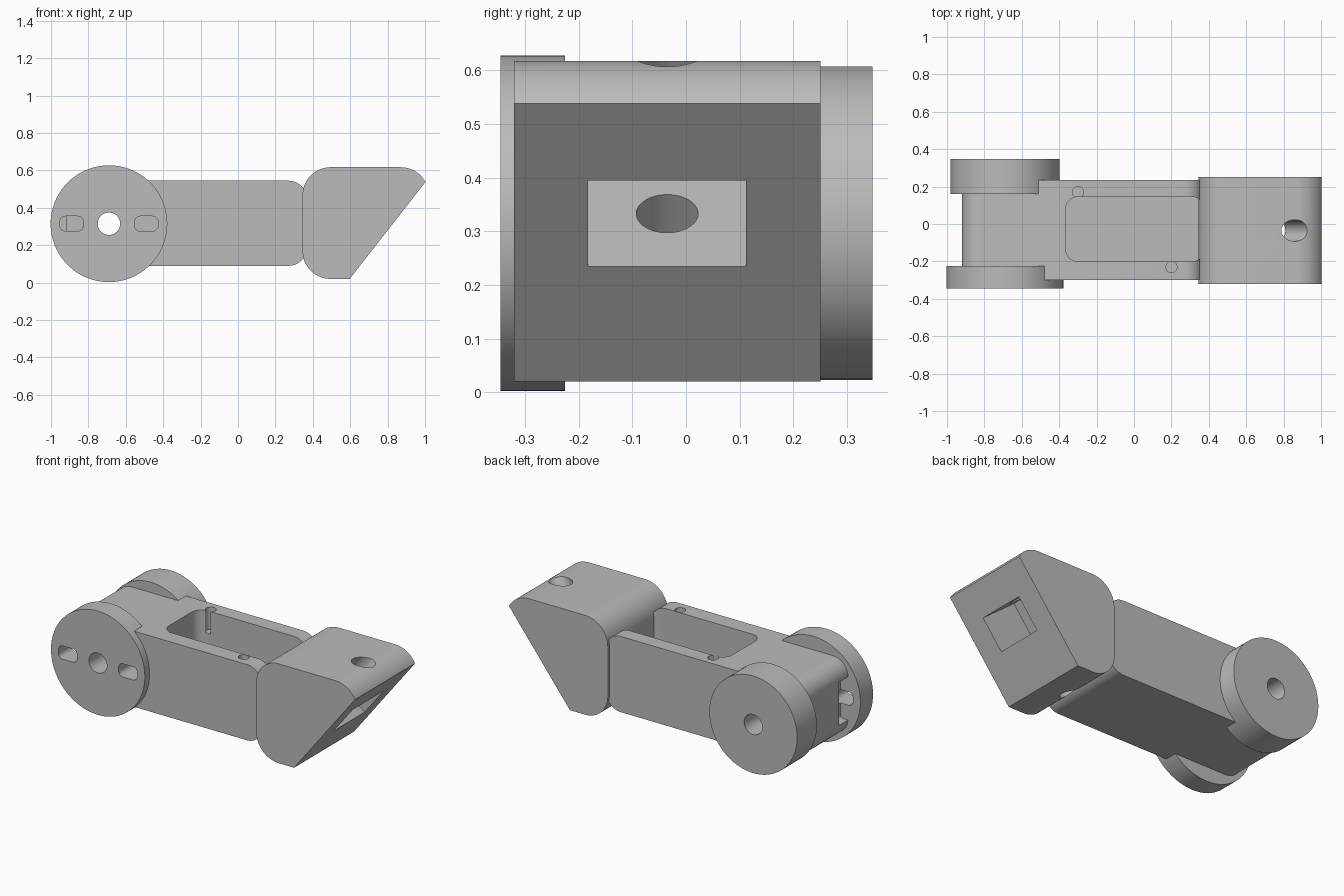
import bpy, bmesh, math
from mathutils import Vector, Matrix

cube = bpy.data.objects.get("Cube")
if cube:
    bpy.data.objects.remove(cube)

grey = bpy.data.materials.new("plain_grey")
grey.use_nodes = True
grey.diffuse_color = (0.5, 0.5, 0.5, 1)
grey.node_tree.nodes["Principled BSDF"].inputs["Base Color"].default_value = (0.5, 0.5, 0.5, 1)


def rounded(x0, x1, y0, y1, r, n=12):
    """Outline of a rectangle with rounded corners."""
    pts = []
    corners = [(x1 - r, y1 - r), (x0 + r, y1 - r), (x0 + r, y0 + r), (x1 - r, y0 + r)]
    for k, (cx, cy) in enumerate(corners):
        for i in range(n + 1):
            a = math.pi / 2 * (k + i / n)
            pts.append((cx + r * math.cos(a), cy + r * math.sin(a)))
    return pts


def circle(cx, cy, r, n=96):
    return [(cx + r * math.cos(math.tau * i / n), cy + r * math.sin(math.tau * i / n))
            for i in range(n)]


def prism(name, pts, a, b, axis="y"):
    """Extrude an outline from a to b along the y or z axis."""
    bm = bmesh.new()
    place = (lambda p: (p[0], a, p[1])) if axis == "y" else (lambda p: (p[0], p[1], a))
    face = bm.faces.new([bm.verts.new(place(p)) for p in pts])
    new = bmesh.ops.extrude_face_region(bm, geom=[face])["geom"]
    shift = Vector((0, b - a, 0)) if axis == "y" else Vector((0, 0, b - a))
    bmesh.ops.translate(bm, vec=shift, verts=[v for v in new if isinstance(v, bmesh.types.BMVert)])
    bmesh.ops.recalc_face_normals(bm, faces=bm.faces)
    mesh = bpy.data.meshes.new(name)
    bm.to_mesh(mesh)
    bm.free()
    mesh.materials.append(grey)
    ob = bpy.data.objects.new(name, mesh)
    bpy.context.collection.objects.link(ob)
    return ob


def activate(ob):
    bpy.ops.object.select_all(action="DESELECT")
    ob.select_set(True)
    bpy.context.view_layer.objects.active = ob


def carve(ob, cutters):
    """Subtract the cutters, then shade smooth with sharp edges kept."""
    activate(ob)
    for c in cutters:
        c.hide_render = True
        mod = ob.modifiers.new("cut", "BOOLEAN")
        mod.operation, mod.solver, mod.object = "DIFFERENCE", "EXACT", c
        bpy.ops.object.modifier_apply(modifier=mod.name)
    bpy.ops.object.shade_smooth_by_angle(angle=math.radians(30))


PX, PZ = -0.69, 0.315          # pivot centre

# Main parts
arm = prism("arm", rounded(-0.92, 0.37, 0.09, 0.545, 0.1), -0.30, 0.235)
front_disc = prism("front_disc", circle(PX, PZ, 0.312), -0.345, -0.225)
rear_disc = prism("rear_disc", circle(PX, PZ, 0.292), 0.16, 0.347)
head = prism("head", rounded(0.345, 1.02, 0.02, 0.617, 0.15, 20), -0.32, 0.25)

# Pivot hole and the pair of slots beside it
pivot = prism("pivot_cutter", circle(PX, PZ, 0.06, 48), -0.5, 0.5)
slots = [prism("slot_cutter", rounded(PX + s * 0.2 - 0.0625, PX + s * 0.2 + 0.0625,
                                      0.275, 0.355, 0.03, 6), -0.5, -0.14)
         for s in (-1, 1)]
end_notch = prism("notch_cutter", rounded(-1.0, -0.87, 0.185, 0.445, 0.02, 4), -0.225, -0.141)

# Tray in the arm and two screw holes at its rim
tray = prism("tray_cutter", rounded(-0.365, 0.375, -0.2, 0.145, 0.065), 0.13, 0.7, "z")
screws = [prism("screw_cutter", circle(x, y, 0.03, 32), 0.41, 0.7, "z")
          for x, y in ((-0.3, 0.17), (0.2, -0.23))]

# Sloping face of the head, its square recess, and the hole parallel to it
foot, tip = Vector((0.597, 0.02)), Vector((1.0, 0.535))
along = (tip - foot).normalized()
inward = Vector((-along.y, along.x))
slope = prism("slope_cutter", [foot - along, tip + along, tip + along - inward, foot - along - inward],
              -0.6, 0.6)
low = foot + along * 0.272
high = low + along * 0.203
recess = prism("recess_cutter", [low - inward * 0.1, high - inward * 0.1,
                                 high + inward * 0.27, low + inward * 0.27], -0.182, 0.112)
mid = low + inward * 0.16
bore = prism("bore_cutter", circle(0, 0, 0.0575, 48), -0.6, 0.6, "z")
bore.data.transform(Matrix.Translation((mid.x, -0.035, mid.y))
                    @ Matrix.Rotation(math.atan2(along.x, along.y), 4, "Y"))

carve(arm, [pivot, *slots, end_notch, tray, *screws])
carve(front_disc, [pivot, *slots])
carve(rear_disc, [pivot])
carve(head, [slope, recess, bore])

for c in (pivot, *slots, end_notch, tray, *screws, slope, recess, bore):
    bpy.data.objects.remove(c)
